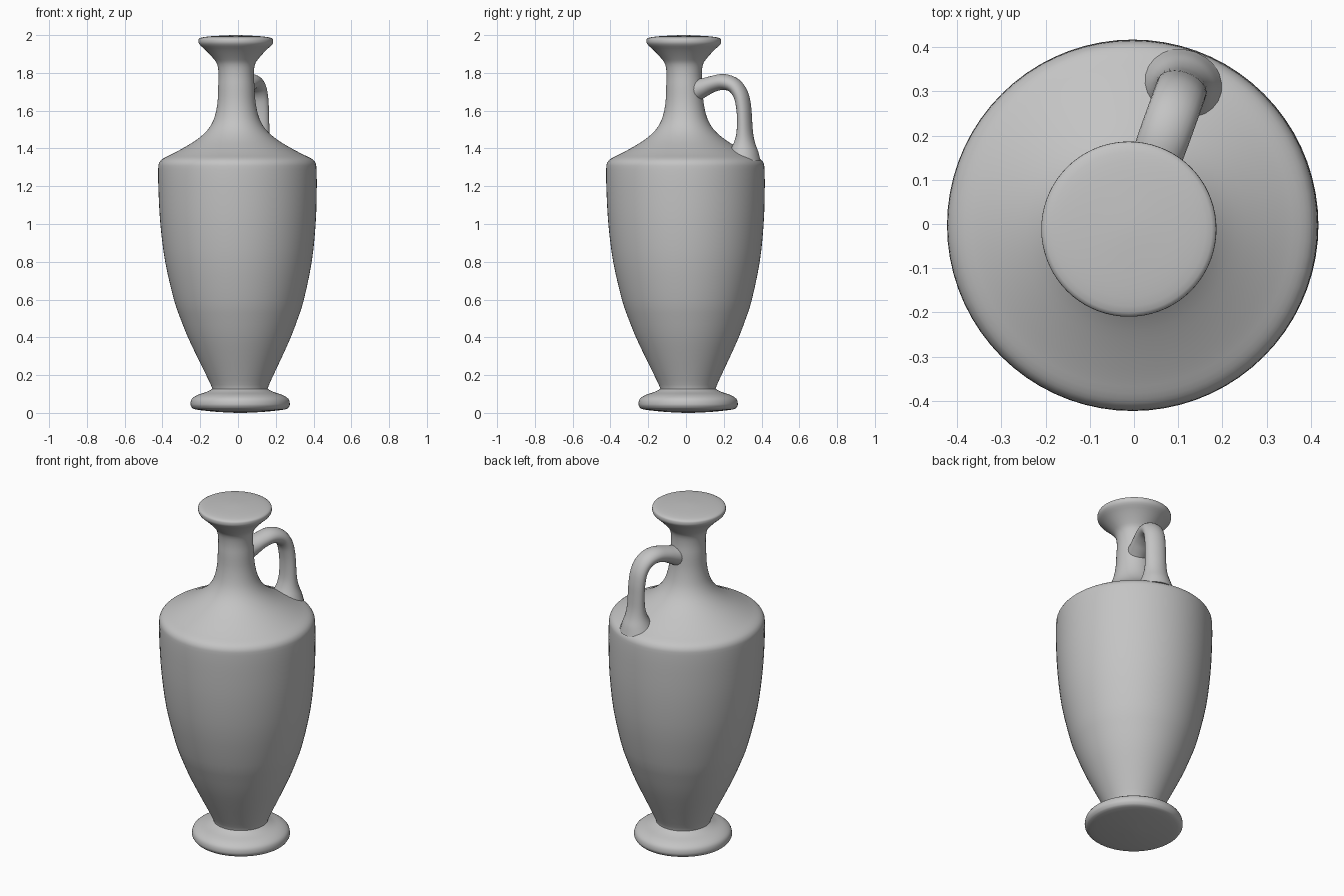
import bpy, bmesh, math
from mathutils import Vector

cube = bpy.data.objects.get("Cube")
if cube:
    bpy.data.objects.remove(cube, do_unlink=True)

clay = bpy.data.materials.new("grey clay")
clay.use_nodes = True
clay.diffuse_color = (0.55, 0.55, 0.55, 1)
bsdf = clay.node_tree.nodes["Principled BSDF"]
bsdf.inputs["Base Color"].default_value = (0.55, 0.55, 0.55, 1)
bsdf.inputs["Roughness"].default_value = 0.8


def spline(points, steps):
    """Catmull-Rom curve through the points."""
    p = [Vector(q) for q in points]
    p = [2 * p[0] - p[1]] + p + [2 * p[-1] - p[-2]]
    out = []
    for i in range(1, len(p) - 2):
        a, b, c, d = p[i - 1:i + 3]
        for k in range(steps):
            t = k / steps
            out.append(0.5 * (2 * b + (c - a) * t + (2 * a - 5 * b + 4 * c - d) * t * t
                              + (3 * b - a - 3 * c + d) * t ** 3))
    return out + [p[-2]]


def skin(name, rings):
    """Bridge closed rings of points, cap both ends, shade smooth."""
    bm = bmesh.new()
    loops = [[bm.verts.new(v) for v in ring] for ring in rings]
    n = len(loops[0])
    for a, b in zip(loops, loops[1:]):
        for i in range(n):
            j = (i + 1) % n
            bm.faces.new((a[i], a[j], b[j], b[i]))
    bm.faces.new(loops[0][::-1])
    bm.faces.new(loops[-1])
    bmesh.ops.recalc_face_normals(bm, faces=bm.faces)
    mesh = bpy.data.meshes.new(name)
    bm.to_mesh(mesh)
    bm.free()
    mesh.materials.append(clay)
    ob = bpy.data.objects.new(name, mesh)
    bpy.context.collection.objects.link(ob)
    bpy.ops.object.select_all(action='DESELECT')
    ob.select_set(True)
    bpy.context.view_layer.objects.active = ob
    bpy.ops.object.shade_smooth_by_angle(angle=math.radians(40))
    return ob


def lathe(name, profile, steps=3, sides=72):
    """Turn a (radius, height) profile about the slightly leaning axis."""
    rings = []
    for r, z in spline(profile, steps):
        c = 0.012 - 0.012 * z
        rings.append([(c + r * math.cos(2 * math.pi * i / sides),
                       c + r * math.sin(2 * math.pi * i / sides), z) for i in range(sides)])
    return skin(name, rings)


# Foot disc with a slightly domed underside
lathe("foot", [(0.02, 0.0), (0.13, 0.006), (0.235, 0.018), (0.258, 0.032), (0.263, 0.05),
               (0.255, 0.075), (0.225, 0.095), (0.18, 0.11), (0.15, 0.125), (0.13, 0.14)])

# Body, shoulder, neck and flared mouth
lathe("body", [(0.15, 0.1), (0.147, 0.13), (0.178, 0.2), (0.226, 0.3), (0.272, 0.4),
               (0.311, 0.5), (0.344, 0.6), (0.388, 0.8), (0.411, 1.0), (0.419, 1.18),
               (0.419, 1.29), (0.413, 1.325), (0.392, 1.347), (0.345, 1.37), (0.28, 1.405),
               (0.215, 1.445), (0.165, 1.487), (0.133, 1.53), (0.113, 1.58), (0.1, 1.65),
               (0.096, 1.73), (0.093, 1.79), (0.1, 1.845), (0.123, 1.88), (0.16, 1.92),
               (0.192, 1.95), (0.198, 1.97), (0.188, 1.985), (0.13, 1.994), (0.02, 2.0)])

# Strap handle: path of (y, z), half width, half thickness
path = [(0.03, 1.70, 0.06, 0.065), (0.09, 1.722, 0.058, 0.05), (0.14, 1.741, 0.057, 0.043),
        (0.2, 1.752, 0.058, 0.042), (0.255, 1.733, 0.058, 0.04), (0.29, 1.685, 0.058, 0.038),
        (0.305, 1.62, 0.058, 0.037), (0.31, 1.55, 0.058, 0.037), (0.311, 1.48, 0.06, 0.042),
        (0.31, 1.43, 0.067, 0.055), (0.308, 1.385, 0.082, 0.075), (0.305, 1.34, 0.1, 0.09)]
out_dir = Vector((0.34, 0.94, 0)).normalized()
side = Vector((out_dir.y, -out_dir.x, 0))
pts = spline(path, 4)
rings = []
for i, q in enumerate(pts):
    def at(s):
        return Vector((0.055 + (s[0] - 0.16) * 0.36, s[0], s[1]))
    tangent = (at(pts[min(i + 1, len(pts) - 1)]) - at(pts[max(i - 1, 0)])).normalized()
    normal = side.cross(tangent).normalized()
    rings.append([at(q) + side * q[2] * math.cos(math.pi * k / 12)
                  + normal * q[3] * math.sin(math.pi * k / 12) for k in range(24)])
skin("handle", rings)
